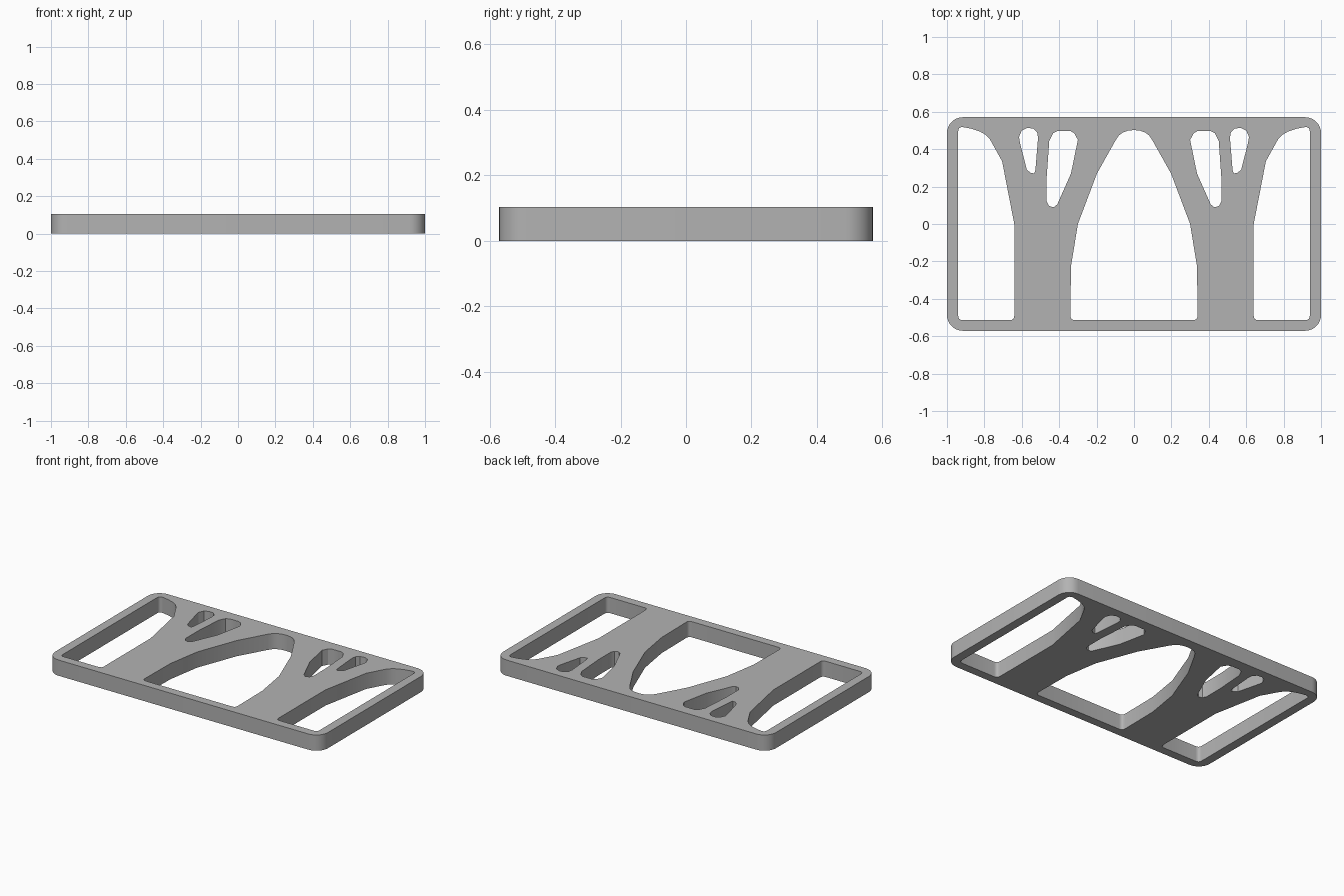
import bpy, bmesh, math
from mathutils import Vector

cube = bpy.data.objects.get("Cube")
if cube:
    bpy.data.objects.remove(cube, do_unlink=True)

THICK = 0.104


def mirrored(points):
    return [(-x, y) for x, y in reversed(points)]


def rounded_rect(hx, hy, r, steps=8):
    # Rounded rectangle outline, counter-clockwise
    pts = []
    for k, (sx, sy) in enumerate([(1, 1), (-1, 1), (-1, -1), (1, -1)]):
        for i in range(steps + 1):
            a = math.pi / 2 * (k + i / steps)
            pts.append((sx * (hx - r) + r * math.cos(a), sy * (hy - r) + r * math.sin(a)))
    return pts


def fillet(corner, start, end, steps=4):
    # Soft corner from start to end, pulled toward the corner
    c, s, e = Vector(corner), Vector(start), Vector(end)
    ts = [i / steps for i in range(steps + 1)]
    return [tuple(s * (1 - t) ** 2 + c * 2 * t * (1 - t) + e * t * t) for t in ts]


FLOOR = -0.514

# Side window between the trunk and the frame
side_window = (
    fillet((0.94, 0.52), (0.94, 0.495), (0.915, 0.518))
    + [(0.87, 0.51), (0.825, 0.495), (0.795, 0.478), (0.77, 0.452), (0.705, 0.335), (0.64, 0)]
    + fillet((0.64, FLOOR), (0.64, FLOOR + 0.025), (0.665, FLOOR))
    + fillet((0.94, FLOOR), (0.915, FLOOR), (0.94, FLOOR + 0.025))
)

# Central arch between the two trunks, right half then mirrored
arch_half = (
    fillet((0.34, FLOOR), (0.315, FLOOR), (0.34, FLOOR + 0.025))
    + [(0.337, -0.227), (0.3, 0), (0.198, 0.27), (0.097, 0.45),
       (0.08, 0.474), (0.06, 0.489), (0.03, 0.5)]
)
arch = arch_half + [(0, 0.502)] + mirrored(arch_half)

# Gaps between the branches
outer_gap = [(0.518, 0.49), (0.538, 0.51), (0.57, 0.514), (0.6, 0.5), (0.615, 0.465),
             (0.61, 0.435), (0.573, 0.29), (0.553, 0.274), (0.533, 0.27),
             (0.527, 0.29), (0.513, 0.46)]
inner_gap = [(0.3, 0.45), (0.32, 0.486), (0.342, 0.498), (0.408, 0.498), (0.432, 0.486),
             (0.453, 0.445), (0.467, 0.25), (0.467, 0.12), (0.455, 0.097),
             (0.43, 0.089), (0.41, 0.105), (0.337, 0.27)]

outlines = [rounded_rect(1, 0.571, 0.085), arch]
for hole in (side_window, outer_gap, inner_gap):
    outlines += [hole, mirrored(hole)]

# Filled, extruded profile with holes
curve = bpy.data.curves.new("tree_frame_profile", "CURVE")
curve.dimensions = "2D"
curve.fill_mode = "BOTH"
curve.extrude = THICK / 2
for outline in outlines:
    spline = curve.splines.new("POLY")
    spline.points.add(len(outline) - 1)
    for point, (x, y) in zip(spline.points, outline):
        point.co = (x, y, 0, 1)
    spline.use_cyclic_u = True

frame = bpy.data.objects.new("tree_frame", curve)
bpy.context.collection.objects.link(frame)
bpy.ops.object.select_all(action="DESELECT")
frame.select_set(True)
bpy.context.view_layer.objects.active = frame
bpy.ops.object.convert(target="MESH")
frame = bpy.context.object
frame.name = "tree_frame"

# Weld the caps to the walls and stand the plate on the ground
bm = bmesh.new()
bm.from_mesh(frame.data)
bmesh.ops.remove_doubles(bm, verts=bm.verts, dist=0.0005)
bmesh.ops.recalc_face_normals(bm, faces=bm.faces)
bmesh.ops.translate(bm, verts=bm.verts, vec=(0, 0, THICK / 2))
bm.to_mesh(frame.data)
bm.free()
bpy.ops.object.shade_smooth_by_angle(angle=math.radians(30))

# Single plain grey
grey = bpy.data.materials.new("plain_grey")
grey.use_nodes = True
colour = (0.45, 0.45, 0.45, 1)
grey.diffuse_color = colour
grey.node_tree.nodes["Principled BSDF"].inputs["Base Color"].default_value = colour
frame.data.materials.clear()
frame.data.materials.append(grey)
